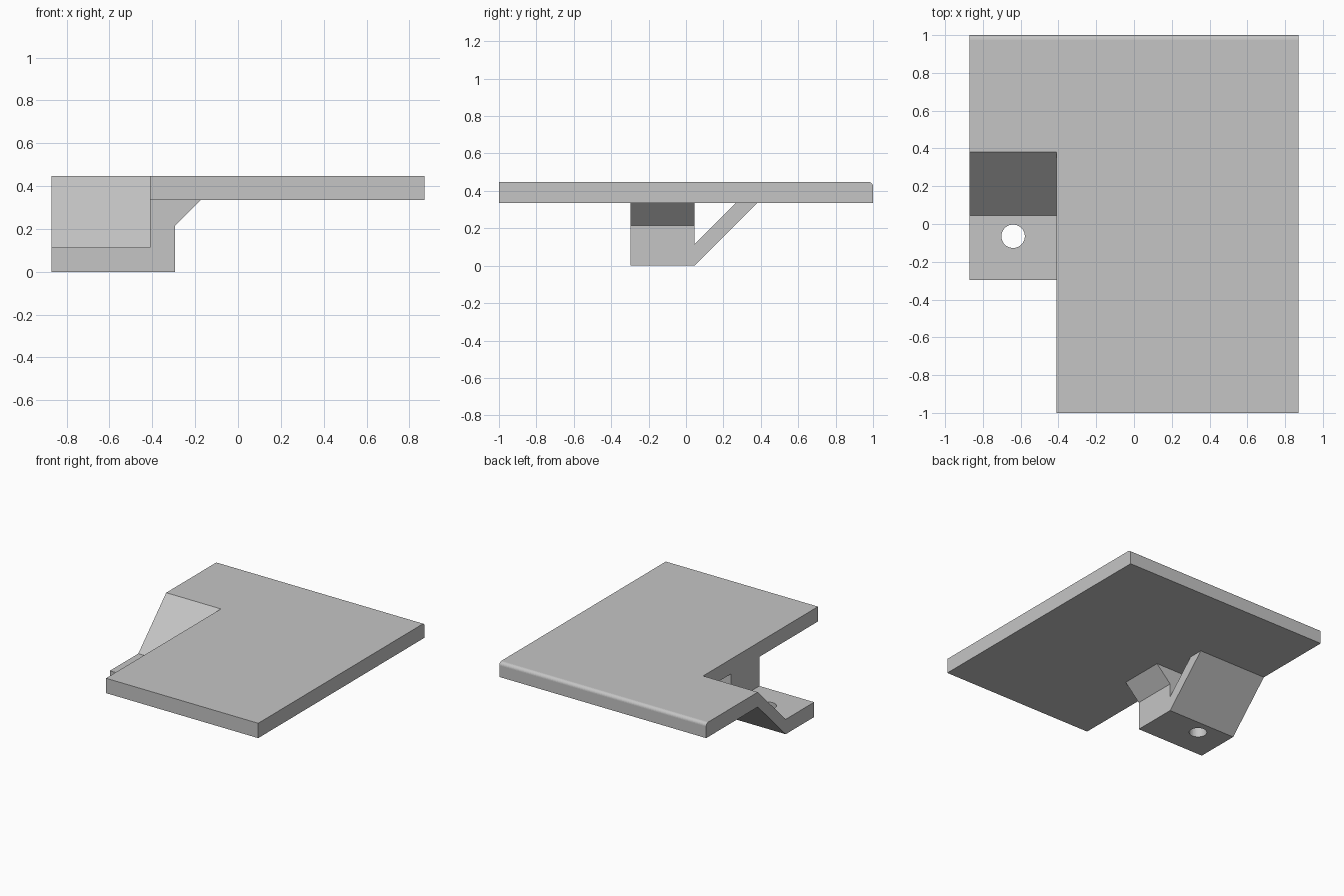
import bpy, bmesh
from mathutils import Vector

cube = bpy.data.objects.get("Cube")
if cube:
    bpy.data.objects.remove(cube, do_unlink=True)

grey = bpy.data.materials.new("plain grey")
grey.use_nodes = True
colour = (0.56, 0.56, 0.56, 1)
grey.diffuse_color = colour
grey.node_tree.nodes["Principled BSDF"].inputs["Base Color"].default_value = colour

AXES = {"x": lambda a, b, d: (d, a, b),   # outline given in y, z
        "y": lambda a, b, d: (a, d, b),   # outline given in x, z
        "z": lambda a, b, d: (a, b, d)}   # outline given in x, y


def prism(name, outline, axis, start, end, round_edge=None):
    """Extrude an outline along an axis; optionally round the chosen edges."""
    bm = bmesh.new()
    place = AXES[axis]
    face = bm.faces.new([bm.verts.new(place(a, b, start)) for a, b in outline])
    grown = bmesh.ops.extrude_face_region(bm, geom=[face])["geom"]
    shift = Vector(place(0, 0, end - start))
    bmesh.ops.translate(bm, vec=shift, verts=[v for v in grown if isinstance(v, bmesh.types.BMVert)])
    bmesh.ops.recalc_face_normals(bm, faces=bm.faces)
    if round_edge:
        edges = [e for e in bm.edges if all(round_edge(v.co) for v in e.verts)]
        bmesh.ops.bevel(bm, geom=edges, offset=0.025, segments=6, profile=0.5, affect="EDGES")
    mesh = bpy.data.meshes.new(name)
    bm.to_mesh(mesh)
    bm.free()
    mesh.materials.append(grey)
    obj = bpy.data.objects.new(name, mesh)
    bpy.context.collection.objects.link(obj)
    return obj


def combine(target, other, operation):
    """Apply a boolean with the other object, then discard that object."""
    bpy.context.view_layer.objects.active = target
    mod = target.modifiers.new(operation, "BOOLEAN")
    mod.operation, mod.solver, mod.object = operation, "EXACT", other
    bpy.ops.object.modifier_apply(modifier=mod.name)
    bpy.data.objects.remove(other, do_unlink=True)


W, NOTCH, TOP, UNDER = 0.87, -0.41, 0.448, 0.335
FOOT = TOP - UNDER
FRONT, BEND, CORNER = -0.297, 0.045, 0.38
INNER = -0.293

# Top plate with a notched corner and a rounded back edge
plate = prism("mounting_bracket",
              [(NOTCH, -1), (W, -1), (W, 1), (-W, 1), (-W, CORNER), (NOTCH, CORNER)],
              "z", UNDER, TOP, lambda p: p.y > 0.99 and p.z > TOP - 0.01)

# Foot tab and sloping strut
strut = prism("foot_and_strut",
              [(FRONT, 0), (BEND, 0), (CORNER, UNDER), (CORNER, TOP), (BEND, FOOT), (FRONT, FOOT)],
              "x", -W, INNER)

# Upright block with a sloped gusset below the plate
block = prism("upright_block",
              [(NOTCH, 0), (INNER, 0), (INNER, 0.215), (INNER + 0.12, UNDER),
               (INNER + 0.12, 0.4), (NOTCH, 0.4)],
              "y", FRONT, BEND)

combine(plate, strut, "UNION")
combine(plate, block, "UNION")

# Screw hole through the foot
bpy.ops.mesh.primitive_cylinder_add(vertices=64, radius=0.062, depth=0.4, location=(-0.64, -0.065, 0.05))
hole = bpy.context.object
hole.name = "screw_hole_cutter"
hole.hide_render = True
hole.data.materials.append(grey)
combine(plate, hole, "DIFFERENCE")
